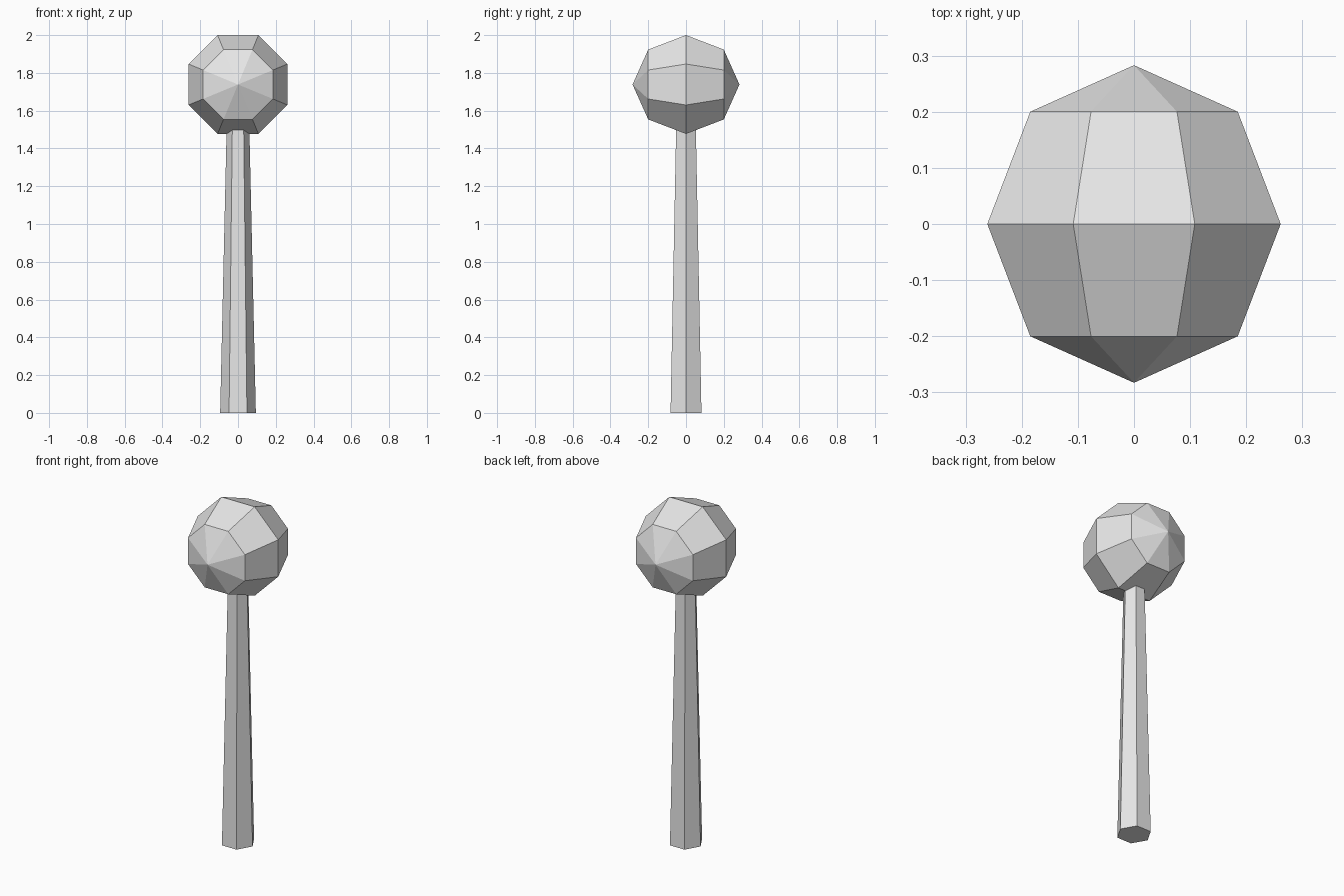
import bpy
import math

# Remove the default cube
cube = bpy.data.objects.get("Cube")
if cube:
    bpy.data.objects.remove(cube, do_unlink=True)

# Single plain grey
grey = bpy.data.materials.new("light_grey")
grey.use_nodes = True
colour = (0.8, 0.8, 0.8, 1)
grey.diffuse_color = colour
grey.node_tree.nodes["Principled BSDF"].inputs["Base Color"].default_value = colour


def finish(name):
    obj = bpy.context.object
    obj.name = obj.data.name = name
    obj.data.materials.clear()
    obj.data.materials.append(grey)
    bpy.ops.object.transform_apply(location=False, rotation=True, scale=True)
    bpy.ops.object.shade_flat()
    return obj


# Head: coarse sphere with poles front and back, flat sides up and down
radius = 0.283
half_height = radius * math.cos(math.pi / 8)
bpy.ops.mesh.primitive_uv_sphere_add(segments=8, ring_count=4, radius=radius,
                                     location=(0, 0, 2 - half_height))
head = bpy.context.object
for v in head.data.vertices:
    x, y, z = v.co
    turn = math.pi / 8
    u = x * math.cos(turn) - y * math.sin(turn)
    w = x * math.sin(turn) + y * math.cos(turn)
    v.co = (u, -z, w)
finish("head")

# Handle: tapered hexagonal shaft, corners at left and right, ending inside the head
base_radius, top_radius, length = 0.0945, 0.058, 1.6
bpy.ops.mesh.primitive_cone_add(vertices=6, radius1=base_radius, radius2=top_radius,
                                depth=length, location=(0, 0, length / 2),
                                rotation=(0, 0, math.pi / 6))
finish("handle")
